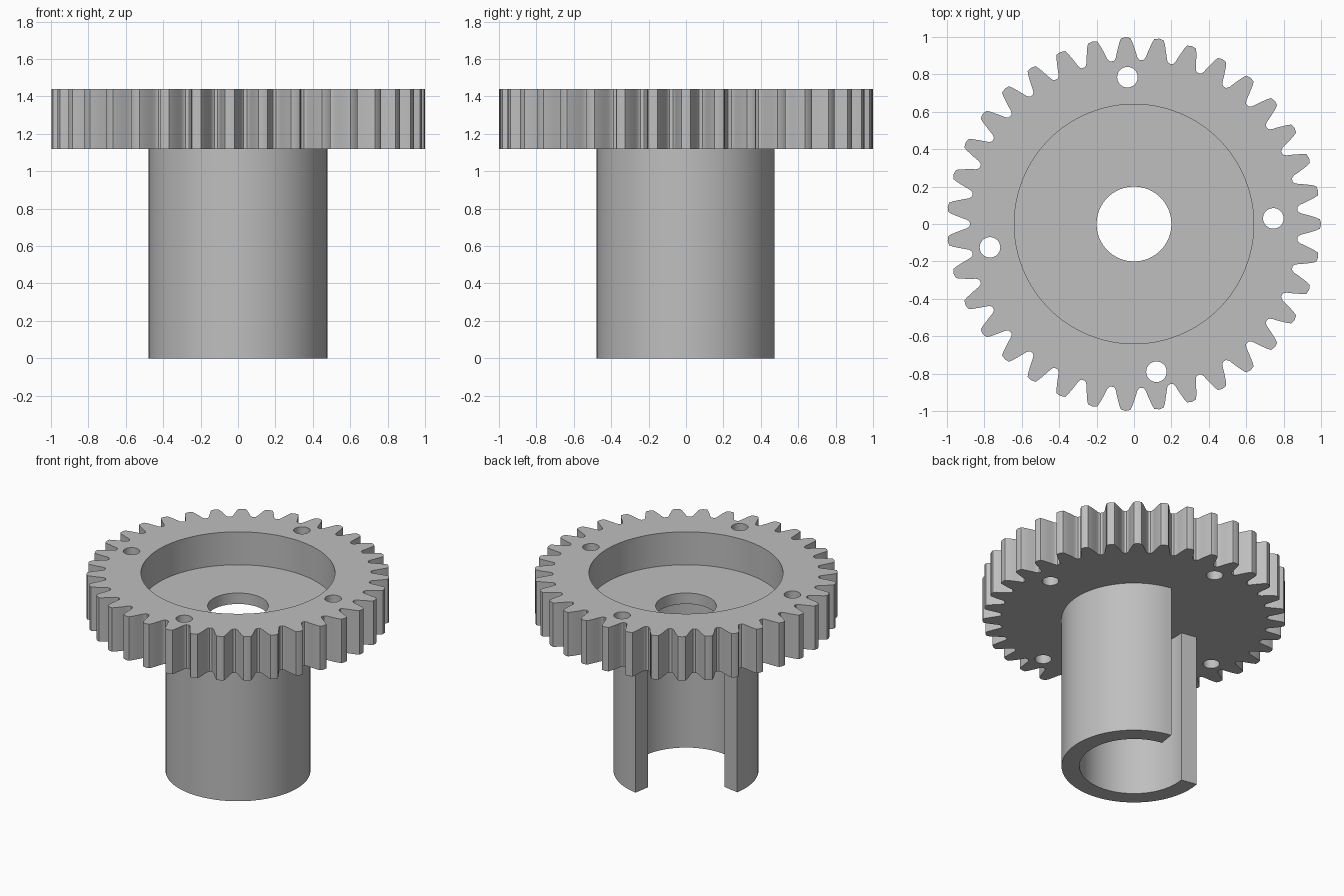
import bpy
import bmesh
from math import cos, sin, radians, pi, tau

if "Cube" in bpy.data.objects:
    bpy.data.objects.remove(bpy.data.objects["Cube"])

TEETH = 35
GEAR_BOTTOM, GEAR_TOP = 1.12, 1.44
RECESS_FLOOR = 1.20

grey = bpy.data.materials.new("plain grey")
grey.use_nodes = True
grey.diffuse_color = (0.52, 0.52, 0.52, 1)
grey.node_tree.nodes["Principled BSDF"].inputs["Base Color"].default_value = grey.diffuse_color


def polar(r, a):
    return r * cos(a), r * sin(a)


def prism(name, outline, z0, z1):
    """Extrude a counter-clockwise outline from z0 up to z1."""
    bm = bmesh.new()
    face = bm.faces.new([bm.verts.new((x, y, z0)) for x, y in outline])
    top = bmesh.ops.extrude_face_region(bm, geom=[face], use_keep_orig=True)
    verts = [v for v in top["geom"] if isinstance(v, bmesh.types.BMVert)]
    bmesh.ops.translate(bm, vec=(0, 0, z1 - z0), verts=verts)
    bmesh.ops.recalc_face_normals(bm, faces=bm.faces)
    mesh = bpy.data.meshes.new(name)
    bm.to_mesh(mesh)
    bm.free()
    mesh.materials.append(grey)
    obj = bpy.data.objects.new(name, mesh)
    bpy.context.collection.objects.link(obj)
    return obj


def activate(obj):
    bpy.ops.object.select_all(action="DESELECT")
    obj.select_set(True)
    bpy.context.view_layer.objects.active = obj


def cut_round(obj, x, y, r, z0, z1, sides):
    """Cut a round hole or pocket out of an object."""
    circle = [polar(r, tau * i / sides) for i in range(sides)]
    cutter = prism("hole_cutter", [(x + u, y + v) for u, v in circle], z0, z1)
    cutter.hide_render = True
    activate(obj)
    mod = obj.modifiers.new("cut", "BOOLEAN")
    mod.operation, mod.solver, mod.object = "DIFFERENCE", "EXACT", cutter
    bpy.ops.object.modifier_apply(modifier=mod.name)
    bpy.data.objects.remove(cutter)


# Half tooth, from root to tip: radius and half width
flank = [(0.878, 0.070), (0.884, 0.063), (0.895, 0.057), (0.915, 0.052),
         (0.946, 0.043), (0.975, 0.034), (0.995, 0.025)]
tooth = [(r, -w / r) for r, w in flank] + [(1.0, 0)] + [(r, w / r) for r, w in reversed(flank)]

# Toothed wheel with a wide recess, centre bore and four bolt holes
outline = [polar(r, tau * i / TEETH + a) for i in range(TEETH) for r, a in tooth]
gear = prism("gear_wheel", outline, GEAR_BOTTOM, GEAR_TOP)
cut_round(gear, 0, 0, 0.64, RECESS_FLOOR, GEAR_TOP + 0.1, 96)
cut_round(gear, 0, 0, 0.20, GEAR_BOTTOM - 0.1, GEAR_TOP, 64)
for x, y in [(-0.035, 0.785), (0.745, 0.03), (0.12, -0.79), (-0.77, -0.125)]:
    cut_round(gear, x, y, 0.055, GEAR_BOTTOM - 0.1, GEAR_TOP + 0.1, 32)

# Hollow hub below the wheel, with a quarter of its wall open
start, sweep, steps = radians(170), radians(271), 72
angles = [start + sweep * i / steps for i in range(steps + 1)]
wall = [polar(0.478, a) for a in angles] + [polar(0.36, a) for a in reversed(angles)]
hub = prism("slotted_hub", wall, 0, GEAR_BOTTOM + 0.01)

for obj in (gear, hub):
    activate(obj)
    bpy.ops.object.shade_smooth_by_angle(angle=radians(30))
